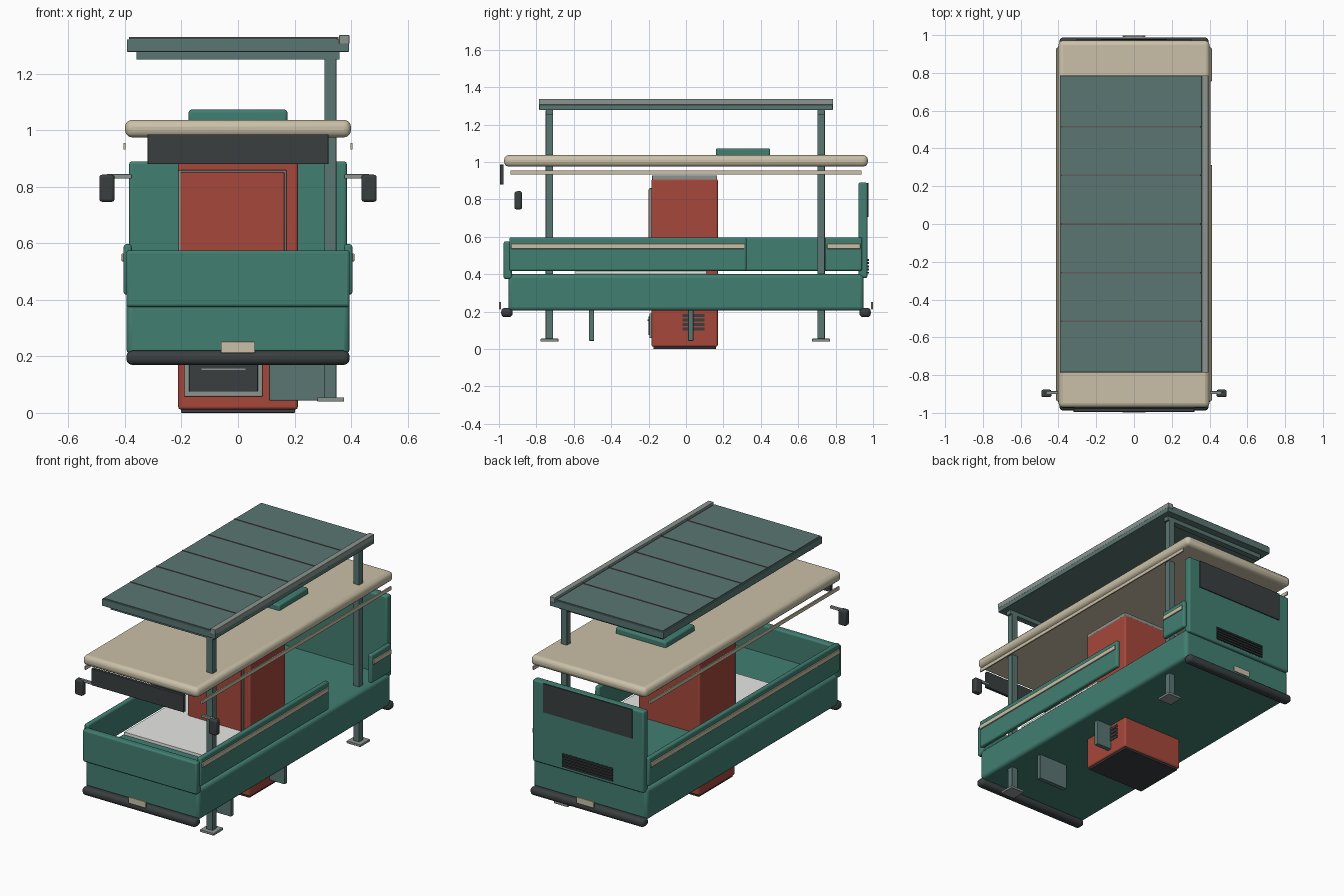
import bpy
import bmesh
from mathutils import Vector

cube = bpy.data.objects.get("Cube")
if cube:
    bpy.data.objects.remove(cube, do_unlink=True)


def material(name, red_part, green_part, blue_part):
    colour = (red_part, green_part, blue_part, 1)
    mat = bpy.data.materials.new(name)
    mat.use_nodes = True
    mat.diffuse_color = colour
    mat.node_tree.nodes["Principled BSDF"].inputs["Base Color"].default_value = colour
    return mat


teal = material("teal paint", .054, .21, .165)
red = material("brick red", .38, .065, .043)
slate = material("slate", .1, .18, .17)
cream = material("cream", .59, .53, .39)
charcoal = material("charcoal", .042, .049, .051)
grey = material("metal grey", .26, .3, .28)
brown = material("seam brown", .13, .1, .1)
white = material("floor white", .92, .92, .91)

# Edge roundings
SHARP, CRISP, SOFT, ROUND = 0, .003, .01, .02

# Shared levels and lengths
HALF_WIDTH = .395
HALF_LENGTH = .95
BODY_BASE, BODY_TOP, WALL_TOP = .205, .4, .597
BACK_TOP = .89
ROOF_BASE, ROOF_TOP = .975, 1.037
CANOPY_BASE, CANOPY_TOP = 1.278, 1.322
CABINET_FRONT, CABINET_BACK = -.184, .17
CABINET_HALF_WIDTH = .212


def both(half):
    """Range symmetric about zero."""
    return -half, half


def around(centre, half):
    return centre - half, centre + half


def from_to(start, length):
    """Range from start; a negative length runs downwards."""
    return tuple(sorted((start, start + length)))


def flip(side, limits):
    """Put a positive range on the chosen side of zero."""
    return tuple(sorted(side * limit for limit in limits))


def box(name, mat, x, y, z, edge=SHARP):
    """Box from (min, max) ranges, with optional rounded edges."""
    low, high = (Vector(corner) for corner in zip(x, y, z))
    bm = bmesh.new()
    bmesh.ops.create_cube(bm, size=1)
    bmesh.ops.scale(bm, vec=high - low, verts=bm.verts)
    mesh = bpy.data.meshes.new(name)
    bm.to_mesh(mesh)
    bm.free()
    mesh.materials.append(mat)
    part = bpy.data.objects.new(name, mesh)
    part.location = (low + high) / 2
    bpy.context.collection.objects.link(part)
    if edge:
        bevel = part.modifiers.new("rounded edges", "BEVEL")
        bevel.width = edge
        bevel.segments = 3
        bpy.context.view_layer.objects.active = part
        part.select_set(True)
        bpy.ops.object.shade_smooth_by_angle()
        part.select_set(False)


# Lower body, front and back walls, floor mat
box("lower_body", teal, x=both(HALF_WIDTH), y=both(HALF_LENGTH),
    z=(BODY_BASE, BODY_TOP), edge=ROUND)
box("front_wall", teal, x=both(HALF_WIDTH), y=from_to(-.975, .045),
    z=from_to(.375, .2), edge=SOFT)
box("back_wall", teal, x=both(.385), y=from_to(.97, -.048),
    z=(.38, BACK_TOP), edge=SOFT)
box("floor_mat", white, x=both(.375), y=(-.59, .11), z=from_to(BODY_TOP, .018))


# Side walls with trim strips; the left wall has a doorway
def side_wall(name, side, start, end):
    box(name + "_side_wall", teal, x=flip(side, (.376, .405)), y=(start, end),
        z=(.418, WALL_TOP), edge=SOFT)
    box(name + "_trim_strip", cream, x=flip(side, (.4, .412)),
        y=(start + SOFT, end - SOFT), z=around(.55, .014), edge=CRISP)


side_wall("right", -1, start=-.945, end=.942)
side_wall("left_front", 1, start=-.945, end=.323)
side_wall("left_rear", 1, start=.745, end=.942)

# Bumpers and number plates
for name, side in (("front", -1), ("rear", 1)):
    box(name + "_bumper", charcoal, x=both(HALF_WIDTH), y=flip(side, (.927, .988)),
        z=from_to(.17, .05), edge=ROUND)
    box(name + "_plate", cream, x=both(.06), y=flip(side, (.99, .999)),
        z=from_to(.212, .04), edge=CRISP)

# Rear window and louvred vent
box("rear_window", charcoal, x=both(.308), y=from_to(.967, .009),
    z=from_to(BACK_TOP - CRISP, -.18))
box("rear_vent", charcoal, x=both(.175), y=from_to(.967, .004), z=(.4, .485))
for row in range(5):
    box("rear_vent_slat", charcoal, x=both(.175), y=from_to(.967, .012),
        z=around(.408 + row * .017, .005))

# Roof, hatch and front sign
box("roof", cream, x=both(.4), y=both(.972), z=(ROOF_BASE, ROOF_TOP), edge=.025)
box("roof_hatch", teal, x=both(.175), y=(.16, .45),
    z=from_to(ROOF_TOP - SOFT, .046), edge=SOFT)
box("front_sign", charcoal, x=both(.32), y=from_to(-.995, .02),
    z=(.88, .986), edge=CRISP)

# Gutters and mirrors
for name, side in (("right", -1), ("left", 1)):
    box(name + "_gutter", cream, x=around(side * .402, .004), y=both(.938),
        z=from_to(.933, .022))
    box(name + "_mirror_arm", grey, x=flip(side, (.376, .465)), y=around(-.893, .008),
        z=from_to(.845, -.016), edge=CRISP)
    box(name + "_mirror", charcoal, x=flip(side, (.437, .491)), y=around(-.897, .02),
        z=from_to(.843, -.096), edge=SOFT)

# Canopy with seams and an edge rail
box("canopy", slate, x=both(.393), y=both(.785), z=(CANOPY_BASE, CANOPY_TOP), edge=CRISP)
box("canopy_sheet", slate, x=(-.385, .35), y=both(.78), z=from_to(CANOPY_TOP, .005))
box("canopy_rail", grey, x=(.358, .394), y=both(.787), z=(.305 + 1, .337 + 1), edge=CRISP)
for step in range(-2, 3):
    box("canopy_seam", brown, x=(-.385, .355), y=around(step * .258, .004),
        z=from_to(CANOPY_TOP, .008))

# Posts with feet and cross beams
for name, middle in (("front", -.73), ("rear", .722)):
    box(name + "_cross_beam", slate, x=both(.36), y=around(middle, .02),
        z=from_to(CANOPY_BASE, -.028), edge=CRISP)
    box(name + "_post", slate, x=around(.327, .021), y=around(middle, .02),
        z=(.045, CANOPY_BASE - SOFT), edge=CRISP)
    box(name + "_post_foot", grey, x=around(.328, .048), y=around(middle, .048),
        z=from_to(.04, .015), edge=CRISP)

# Hanging flaps below the body
for name, middle in (("front", -.505), ("middle", .025)):
    box(name + "_flap", slate, x=(.11, .315), y=around(middle, .014),
        z=(.044, BODY_BASE + SOFT), edge=CRISP)

# Cabinet standing through the floor
box("cabinet", red, x=both(CABINET_HALF_WIDTH), y=(CABINET_FRONT, CABINET_BACK),
    z=(.012, .91), edge=SOFT)
box("cabinet_cap", grey, x=both(CABINET_HALF_WIDTH - CRISP),
    y=(CABINET_FRONT + CRISP, CABINET_BACK - CRISP), z=from_to(.928, -.028), edge=CRISP)
box("cabinet_base", charcoal, x=both(CABINET_HALF_WIDTH - SOFT),
    y=(CABINET_FRONT + SOFT, CABINET_BACK - SOFT), z=from_to(0, .02), edge=CRISP)


# Framed panels on the cabinet front
def framed_panel(name, frame_mat, panel_mat, x, z, rim):
    box(name + "_frame", frame_mat, x=x, y=from_to(CABINET_FRONT, -.012), z=z, edge=CRISP)
    box(name, panel_mat, x=(x[0] + rim, x[1] - rim), y=from_to(CABINET_FRONT, -.017),
        z=(z[0] + rim, z[1] - rim), edge=CRISP)


framed_panel("cabinet_door", grey, red, x=(-.212, .172), z=(.25, .86), rim=.008)
framed_panel("tray_flap", grey, charcoal, x=(-.19, .087), z=(.058, .19), rim=.017)
box("tray_handle", grey, x=(-.13, .026), y=from_to(CABINET_FRONT, -.022),
    z=from_to(.151, .006))

# Cabinet side vent
for row in range(4):
    box("cabinet_vent_slat", charcoal, x=from_to(CABINET_HALF_WIDTH, .005),
        y=(-.02, .1), z=around(.106 + row * .024, .008))
